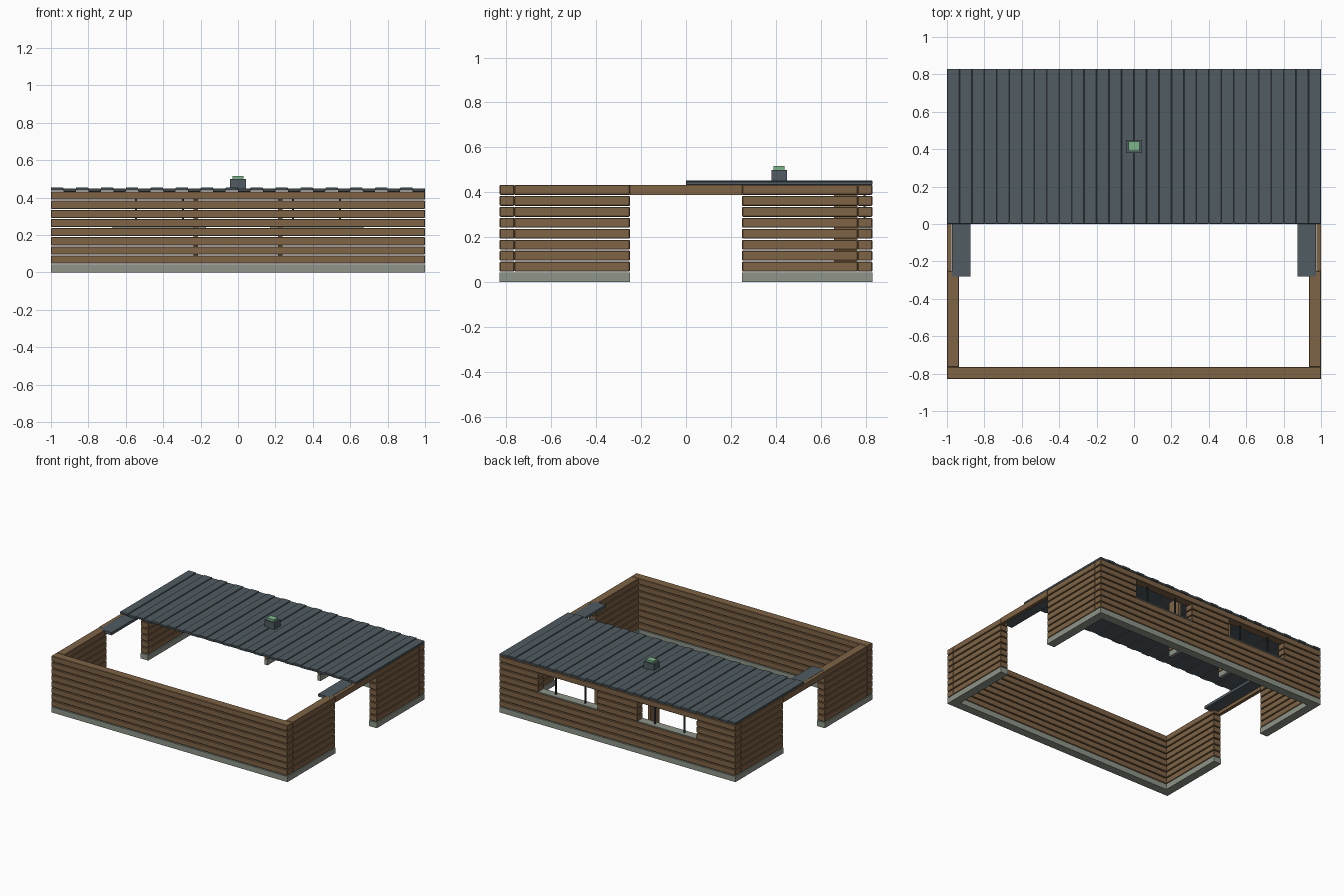
import bpy, bmesh
from mathutils import Matrix, Vector

if "Cube" in bpy.data.objects:
    bpy.data.objects.remove(bpy.data.objects["Cube"])


def material(name, rgb):
    m = bpy.data.materials.new(name)
    m.diffuse_color = (*rgb, 1)
    m.use_nodes = True
    m.node_tree.nodes["Principled BSDF"].inputs["Base Color"].default_value = m.diffuse_color
    return m


WOOD = material("wood", (0.21, 0.125, 0.06))
SLATE = material("slate", (0.08, 0.107, 0.122))
STONE = material("stone", (0.27, 0.30, 0.25))
GREEN = material("green", (0.20, 0.46, 0.26))
DARK = material("dark_metal", (0.03, 0.04, 0.045))


def part(name, boxes, mat, bevel=0):
    """One object from boxes given as (x0, x1, y0, y1, z0, z1)."""
    bm = bmesh.new()
    for x0, x1, y0, y1, z0, z1 in boxes:
        centre = Vector((x0 + x1, y0 + y1, z0 + z1)) / 2
        size = Matrix.Diagonal((abs(x1 - x0), abs(y1 - y0), z1 - z0, 1))
        bmesh.ops.create_cube(bm, size=1, matrix=Matrix.Translation(centre) @ size)
    me = bpy.data.meshes.new(name)
    bm.to_mesh(me)
    bm.free()
    me.materials.append(mat)
    ob = bpy.data.objects.new(name, me)
    bpy.context.collection.objects.link(ob)
    if bevel:
        b = ob.modifiers.new("bevel", 'BEVEL')
        b.width = bevel
        b.segments = 1
    return ob


W, D, T = 1.0, 0.83, 0.065      # half length, half depth, wall thickness
DOOR = 0.25                     # half width of the side openings
BASE, TOP, ROWS, GAP = 0.042, 0.432, 8, 0.005
WIN = (0.17, 0.67)              # window extent on each half of the back wall
STEP = (TOP - BASE) / ROWS


def row(i):
    """Lower and upper height of plank row i."""
    return BASE + i * STEP + GAP, BASE + (i + 1) * STEP


WIN_Z = (BASE + 4 * STEP, BASE + 7 * STEP + GAP)

# Front wall
part("front_base", [(-W, W, -D, -D + T, 0, BASE)], STONE)
part("front_planks", [(-W, W, -D, -D + T, *row(i)) for i in range(ROWS)], WOOD, 0.003)

# Back wall, with two window gaps in rows 4 to 6
planks = []
for i in range(ROWS):
    if 4 <= i <= 6:
        spans = [(-W, -WIN[1]), (-WIN[0], WIN[0]), (WIN[1], W)]
    else:
        spans = [(-W, W)]
    planks += [(a, b, D - T, D, *row(i)) for a, b in spans]
part("back_base", [(-W, W, D - T, D, 0, BASE)], STONE)
part("back_planks", planks, WOOD, 0.003)

for side, s in (("left", -1), ("right", 1)):
    # Side walls on either side of the opening
    ends = [(-D + T, -DOOR), (DOOR, D - T)]
    part(side + "_base", [(s * (W - T), s * W, a, b, 0, BASE) for a, b in ends], STONE)
    part(side + "_planks", [(s * (W - T), s * W, a, b, *row(i))
                            for a, b in ends for i in range(ROWS)], WOOD, 0.003)
    # Thin lintel and the flat cover inside it
    part(side + "_lintel", [(s * 0.975, s * W, -DOOR, DOOR, *row(ROWS - 1))], WOOD)
    part(side + "_door_cover", [(s * 0.875, s * 0.974, -0.28, 0.28, 0.412, TOP + 0.0005)], SLATE)
    # Window sill and bars
    part(side + "_window_sill", [(s * WIN[0], s * WIN[1], D - T, D,
                                  WIN_Z[0], WIN_Z[0] + 0.008)], STONE)
    part(side + "_window_bars", [(s * x - 0.005, s * x + 0.005, 0.79, 0.80, *WIN_Z)
                                 for x in (0.295, 0.545)], DARK)
    # Inner post against the back wall
    x0, x1 = s * 0.225 - 0.012, s * 0.225 + 0.012
    part(side + "_post_base", [(x0, x1, 0.66, D - T, 0, BASE)], STONE)
    part(side + "_post", [(x0, x1, 0.66, D - T, BASE + GAP, TOP)], WOOD)

# Roof of alternating high and low boards
N = 30
bw = 2 * W / N
boards = []
for k in range(N):
    z = 0.437 if k % 2 == 0 else 0.432
    x = -W + k * bw
    boards.append((x, x + bw, 0, D, z, z + 0.016))
part("roof_boards", boards, SLATE, 0.002)

# Roof vent
part("vent_base", [(-0.043, 0.043, 0.38, 0.45, 0.445, 0.50)], SLATE)
part("vent_cap", [(-0.03, 0.03, 0.39, 0.44, 0.50, 0.516)], GREEN)
